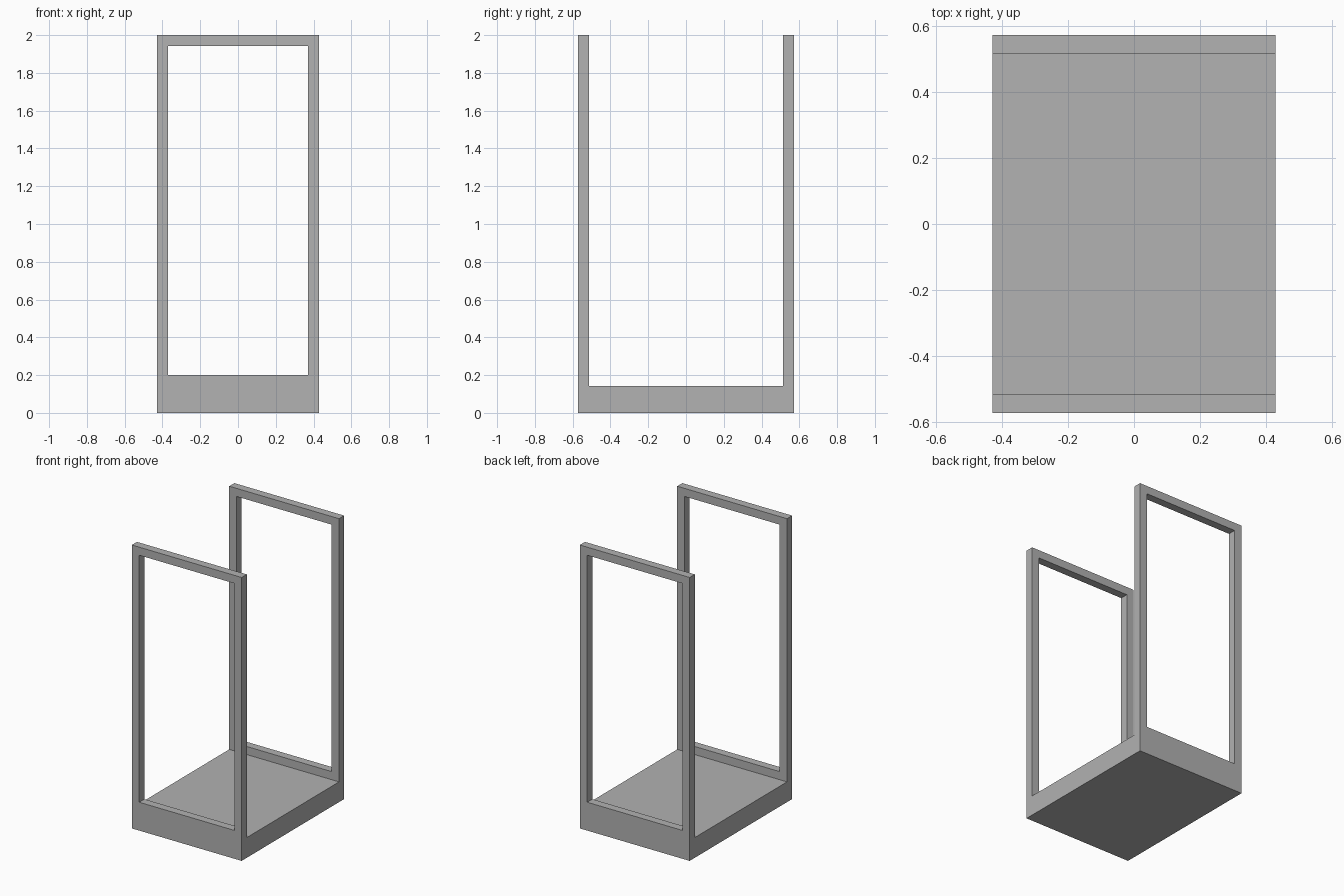
import bpy
import bmesh

default = bpy.data.objects.get("Cube")
if default:
    bpy.data.objects.remove(default, do_unlink=True)

U = 2 / 35                      # bar thickness, used as the module
HALF_X, HALF_Y, HEIGHT = 7.5 * U, 10 * U, 35 * U
FLOOR, SILL = 2.5 * U, 3.5 * U

grey = bpy.data.materials.new("plain grey")
grey.use_nodes = True
colour = (0.445, 0.445, 0.445, 1)
grey.diffuse_color = colour
grey.node_tree.nodes["Principled BSDF"].inputs["Base Color"].default_value = colour


def extrude_profile(name, points, half_width):
    """Extrude a closed (y, z) outline symmetrically along x."""
    bm = bmesh.new()
    face = bm.faces.new([bm.verts.new((-half_width, y, z)) for y, z in points])
    grown = bmesh.ops.extrude_face_region(bm, geom=[face])["geom"]
    verts = [v for v in grown if isinstance(v, bmesh.types.BMVert)]
    bmesh.ops.translate(bm, verts=verts, vec=(2 * half_width, 0, 0))
    bmesh.ops.recalc_face_normals(bm, faces=bm.faces)
    mesh = bpy.data.meshes.new(name)
    bm.to_mesh(mesh)
    bm.free()
    mesh.materials.append(grey)
    obj = bpy.data.objects.new(name, mesh)
    bpy.context.collection.objects.link(obj)
    return obj


# Floor slab with an upright panel at each end
inner = HALF_Y - U
half = [(HALF_Y, 0), (HALF_Y, HEIGHT), (inner, HEIGHT), (inner, FLOOR)]
outline = half + [(-y, z) for y, z in reversed(half)]
frame = extrude_profile("base_and_end_frames", outline, HALF_X)

# Opening through both panels
reach = HALF_Y + U
opening = [(-reach, SILL), (reach, SILL), (reach, HEIGHT - U), (-reach, HEIGHT - U)]
cutter = extrude_profile("opening_cutter", opening, HALF_X - U)
cutter.hide_render = True

cut = frame.modifiers.new("openings", "BOOLEAN")
cut.operation = "DIFFERENCE"
cut.solver = "EXACT"
cut.object = cutter
bpy.context.view_layer.objects.active = frame
bpy.ops.object.modifier_apply(modifier=cut.name)
bpy.data.objects.remove(cutter, do_unlink=True)
